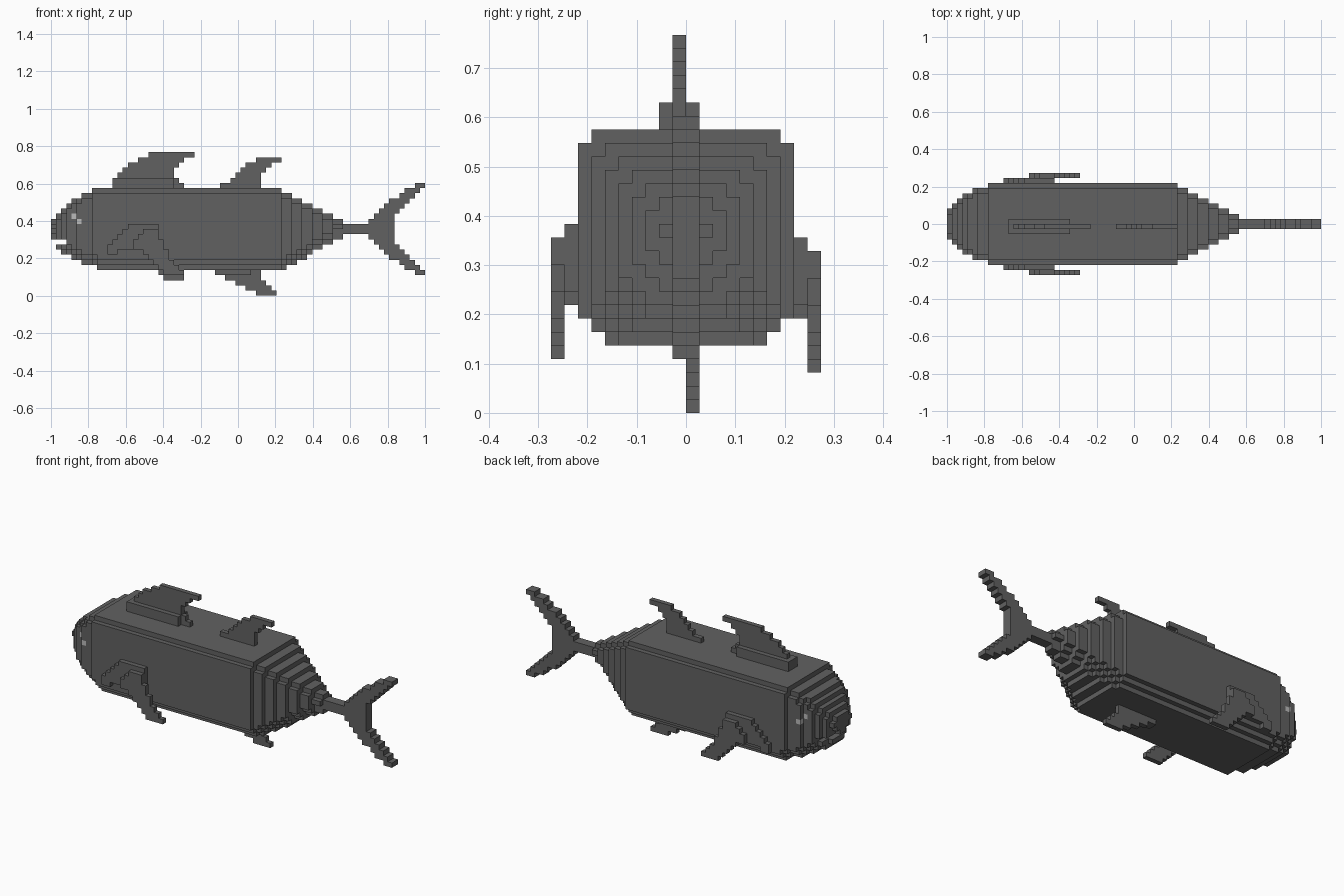
import bpy, bmesh
from mathutils import Vector

if "Cube" in bpy.data.objects:
    bpy.data.objects.remove(bpy.data.objects["Cube"])

U = 2 / 73          # edge length of one block


def material(name, c):
    m = bpy.data.materials.new(name)
    m.diffuse_color = (*c, 1)
    m.use_nodes = True
    m.node_tree.nodes["Principled BSDF"].inputs["Base Color"].default_value = m.diffuse_color
    return m


MATS = [material("dark grey skin", (0.12, 0.12, 0.12)),
        material("pale grey eye", (0.5, 0.5, 0.5))]


def plate(rows, ys, k0, step=-1):
    """Flat block fin: rows of (first, last) columns, starting at level k0."""
    return {(i, j, k0 + step * n) for n, (a, b) in enumerate(rows)
            for i in range(a, b + 1) for j in ys}


parts = {}

# Body: blunt head, long box middle, tapering rear, stepped edges
HEAD_TOP = [15, 16, 17, 18, 19, 19, 20, 20]
HEAD_LOW = [11, 9, 8, 8, 7, 7, 6, 6, 6]
HEAD_W = [3, 4, 5, 6, 6, 7, 7, 7]
body = set()
for i in range(59):
    taper = max(0, i - 44) * 7 / 13
    top = HEAD_TOP[i] if i < 8 else 21 - round(taper)
    low = HEAD_LOW[i] if i < 9 else 5 + round(max(0, i - 45) * 7 / 12)
    half = HEAD_W[i] if i < 8 else max(1, 8 - round(taper))
    low, top = min(low, 12), max(top, 14)
    for k in range(low, top):
        inset = max(2 - (k - low), 1 if k == top - 1 else 0, 0)
        w = max(1, half - inset)
        body |= {(i, j, k) for j in range(-w, w)}
# mouth slit
body -= {(i, j, 10) for i in (0, 1, 2) for j in range(-8, 8)}
parts["body"] = body

# Fins along the back and belly
front = [(19, 27), (17, 25), (15, 24), (14, 23), (13, 23), (12, 24), (12, 25)]
parts["front_dorsal_fin"] = plate(front, [-1], 27) | plate([(12, 23)] * 2, [-2, 0], 22)
parts["rear_dorsal_fin"] = plate(
    [(40, 44), (38, 42), (37, 41), (36, 40), (35, 40), (33, 40)], [-1], 26)
parts["belly_fin"] = plate(
    [(32, 40), (34, 40), (36, 41), (38, 42), (40, 43)], [0], 4) | plate([(32, 38)], [-1], 4)

# Side fins, swept back and down; the far one sits one block lower
inner = [(15, 20), (14, 20), (13, 20), (12, 20), (11, 20), (11, 12)]
outer = [(18, 20), (17, 20), (16, 21), (16, 21), (18, 22), (19, 22), (20, 23), (21, 24), (22, 25)]
for name, ys, drop in (("near_side_fin", (-9, -10), 0), ("far_side_fin", (8, 9), 1)):
    parts[name] = plate(inner, [ys[0]], 13 - drop) | plate(outer, [ys[1]], 12 - drop)

# Forked tail, mirrored top to bottom
fork = [(58, 66), (62, 66), (63, 66), (64, 67), (65, 68), (66, 69), (68, 70), (69, 71), (71, 72)]
upper = plate(fork, [-1, 0], 13, 1)
parts["tail_fin"] = upper | {(i, j, 25 - k) for i, j, k in upper}

# Eyes: painted blocks on the head
EYE = {(4, 15), (5, 14)}

solid = set().union(*parts.values())
DIRS = [Vector(s * (a == n) for a in range(3)) for n in range(3) for s in (1, -1)]


def build(name, cells):
    """Make a mesh of all block faces that are open to the outside."""
    bm = bmesh.new()
    verts = {}
    for c in sorted(cells):
        for d in DIRS:
            if tuple(int(a + b) for a, b in zip(c, d)) in solid:
                continue
            s = Vector((d.y, d.z, d.x))
            t = d.cross(s)
            mid = Vector(c) + Vector((.5, .5, .5)) + d / 2
            quad = []
            for p, q in ((-1, -1), (1, -1), (1, 1), (-1, 1)):
                v = mid + (s * p + t * q) / 2
                key = tuple(round(x) for x in v)
                if key not in verts:
                    verts[key] = bm.verts.new((key[0] * U - 1, key[1] * U, key[2] * U))
                quad.append(verts[key])
            f = bm.faces.new(quad)
            f.material_index = int(name == "body" and (c[0], c[2]) in EYE and abs(c[1] + .5) > 4)
    bmesh.ops.dissolve_limit(bm, angle_limit=0.01, verts=bm.verts, edges=bm.edges,
                             delimit={'MATERIAL'})
    me = bpy.data.meshes.new(name)
    bm.to_mesh(me)
    bm.free()
    for m in MATS:
        me.materials.append(m)
    bpy.context.collection.objects.link(bpy.data.objects.new(name, me))


for name, cells in parts.items():
    build(name, cells - (parts["body"] if name != "body" else set()))
